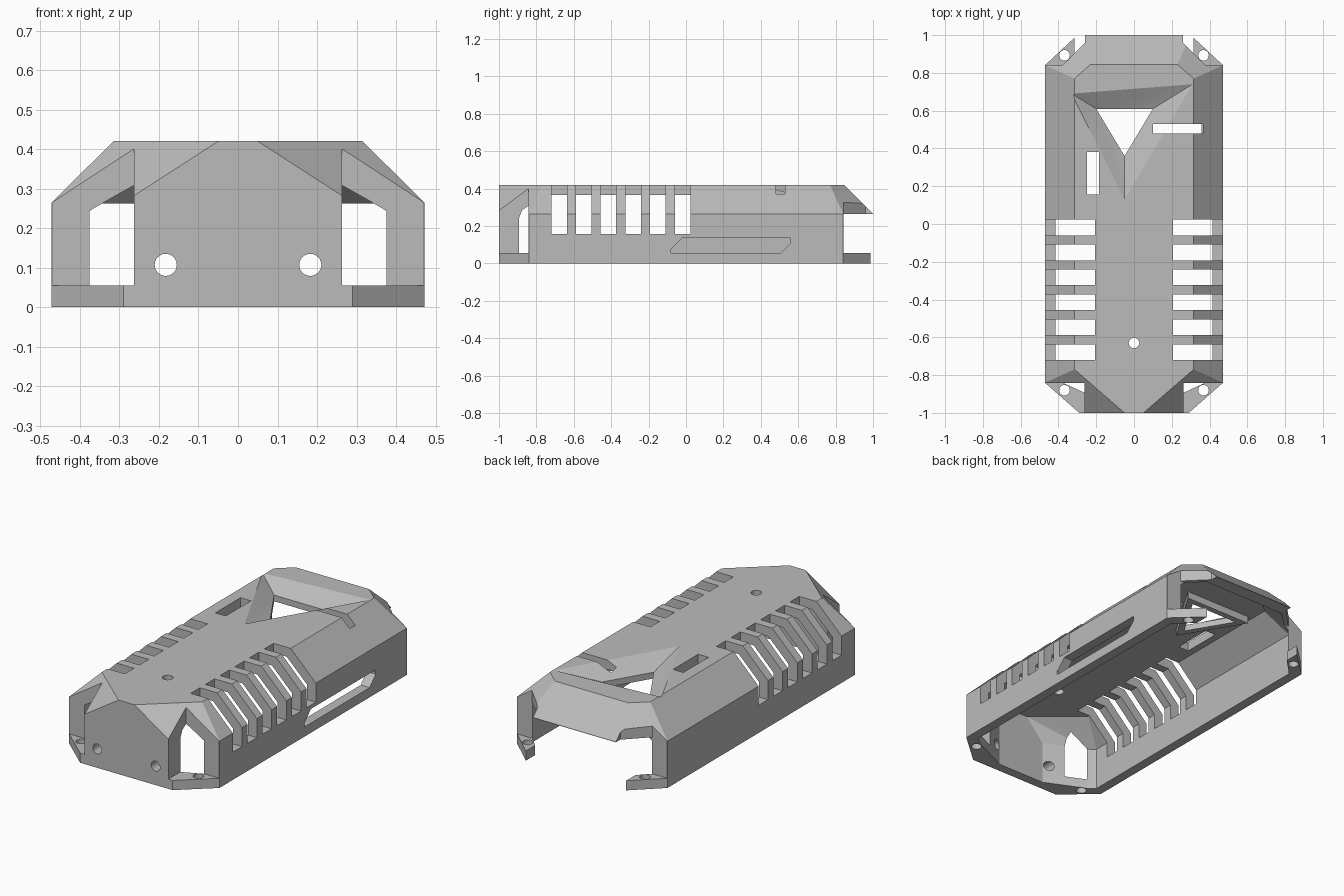
import bpy, bmesh, math
from mathutils import Vector

old = bpy.data.objects.get("Cube")
if old:
    bpy.data.objects.remove(old, do_unlink=True)

grey = bpy.data.materials.new("plain grey")
grey.use_nodes = True
grey.diffuse_color = (0.5, 0.5, 0.5, 1)
grey.node_tree.nodes["Principled BSDF"].inputs["Base Color"].default_value = (0.5, 0.5, 0.5, 1)


def solid(name, points):
    """Convex body around the given points."""
    bm = bmesh.new()
    for p in points:
        bm.verts.new(p)
    hull = bmesh.ops.convex_hull(bm, input=bm.verts)
    loose = [v for v in bm.verts if not v.link_faces]
    bmesh.ops.delete(bm, geom=loose, context='VERTS')
    bmesh.ops.dissolve_limit(bm, angle_limit=0.002, verts=bm.verts, edges=bm.edges)
    bmesh.ops.recalc_face_normals(bm, faces=bm.faces)
    mesh = bpy.data.meshes.new(name)
    bm.to_mesh(mesh)
    bm.free()
    mesh.materials.append(grey)
    obj = bpy.data.objects.new(name, mesh)
    bpy.context.collection.objects.link(obj)
    return obj


def both(points, z):
    """Plan points mirrored across x, at one height."""
    return [(s * x, y, z) for x, y in points for s in (-1, 1)]


def prism(outline, low, high, axis=2):
    """Outline swept along one axis; its points use the other two axes in order."""
    points = []
    for level in (low, high):
        for p in outline:
            q = list(p)
            q.insert(axis, level)
            points.append(q)
    return points


def rect(x0, x1, y0, y1):
    return [(x0, y0), (x1, y0), (x1, y1), (x0, y1)]


def circle(x, y, r=0.028, n=24):
    return [(x + r * math.cos(a * math.tau / n), y + r * math.sin(a * math.tau / n)) for a in range(n)]


def combine(body, points, mode='DIFFERENCE'):
    tool = solid("cutter", points)
    tool.hide_render = True
    mod = body.modifiers.new("combine", 'BOOLEAN')
    mod.operation, mod.solver, mod.object = mode, 'EXACT', tool
    bpy.context.view_layer.objects.active = body
    bpy.ops.object.modifier_apply(modifier=mod.name)
    bpy.data.objects.remove(tool, do_unlink=True)


# Outer shell with faceted nose and tail
base = [(0.29, -1), (0.472, -0.84), (0.472, 0.84), (0.30, 1)]
crown = [(0.05, -1), (0.315, -0.77), (0.315, 0.77), (0.23, 0.845)]
shell = solid("case_shell", both(base, 0) + both(base, 0.265) + both(crown, 0.42))

# Hollow interior, open below
inner = [(0.15, -0.945), (0.378, -0.84), (0.416, -0.81), (0.416, 0.80), (0.275, 0.943)]
ceiling = [(0.04, -0.944), (0.29, -0.73), (0.29, 0.745), (0.21, 0.82)]
combine(shell, both(inner, -0.1) + both(inner, 0.243) + both(ceiling, 0.366))

# Triangular vent: frame below, dished surround above, opening through
tri = [Vector((-0.2, 0.61)), Vector((0.1, 0.61)), Vector((-0.05, 0.36))]
mid = sum(tri, Vector((0, 0))) / 3
combine(shell, prism([mid + (p - mid) * 1.4 for p in tri], 0.325, 0.395), 'UNION')
dish = [(-0.33, 0.69), (0.31, 0.74), (-0.05, 0.13)]
combine(shell, prism(dish, 0.42, 0.5) + [(p.x, p.y, 0.36) for p in tri])
combine(shell, prism(tri, 0.2, 0.6))

# Roof slots and screw hole
combine(shell, prism(rect(0.10, 0.365, 0.48, 0.53), 0.3, 0.6))
combine(shell, prism(rect(-0.25, -0.185, 0.155, 0.38), 0.3, 0.6))
combine(shell, prism(circle(0, -0.63), 0.3, 0.6))

# Rear opening between the mounting tabs and under the lip
combine(shell, prism(rect(-0.315, 0.315, 0.6, 1.2), -0.1, 0.263))
combine(shell, prism(rect(-0.8, 0.8, 0.841, 1.2), 0.055, 0.263))

for s in (-1, 1):
    # Front corner notch and rear lip corner trim
    combine(shell, prism(rect(s * 0.263, s * 0.8, -1.2, -0.841), 0.055, 0.6))
    trim = [(0.26, 1.2), (0.26, 0.96), (0.379, 0.841), (0.8, 0.841), (0.8, 1.2)]
    combine(shell, prism([(s * x, y) for x, y in trim], 0.055, 0.6))
    # Mounting tab holes and nose holes
    for y in (-0.88, 0.893):
        combine(shell, prism(circle(s * 0.368, y), -0.1, 0.15))
    combine(shell, prism(circle(s * 0.183, 0.107), -1.2, -0.8, axis=1))
    # Cooling slots
    for i in range(6):
        y = -0.72 + 0.132 * i
        combine(shell, prism(rect(s * 0.207, s * 0.7, y, y + 0.083), 0.157, 0.6))

# Long opening in the left wall
port = [(-0.08, 0.055), (0.505, 0.055), (0.56, 0.11), (0.56, 0.135), (-0.02, 0.135), (-0.08, 0.075)]
combine(shell, prism(port, 0.35, 0.6, axis=0))

shell.select_set(True)
bpy.ops.object.shade_smooth_by_angle(angle=math.radians(15))
